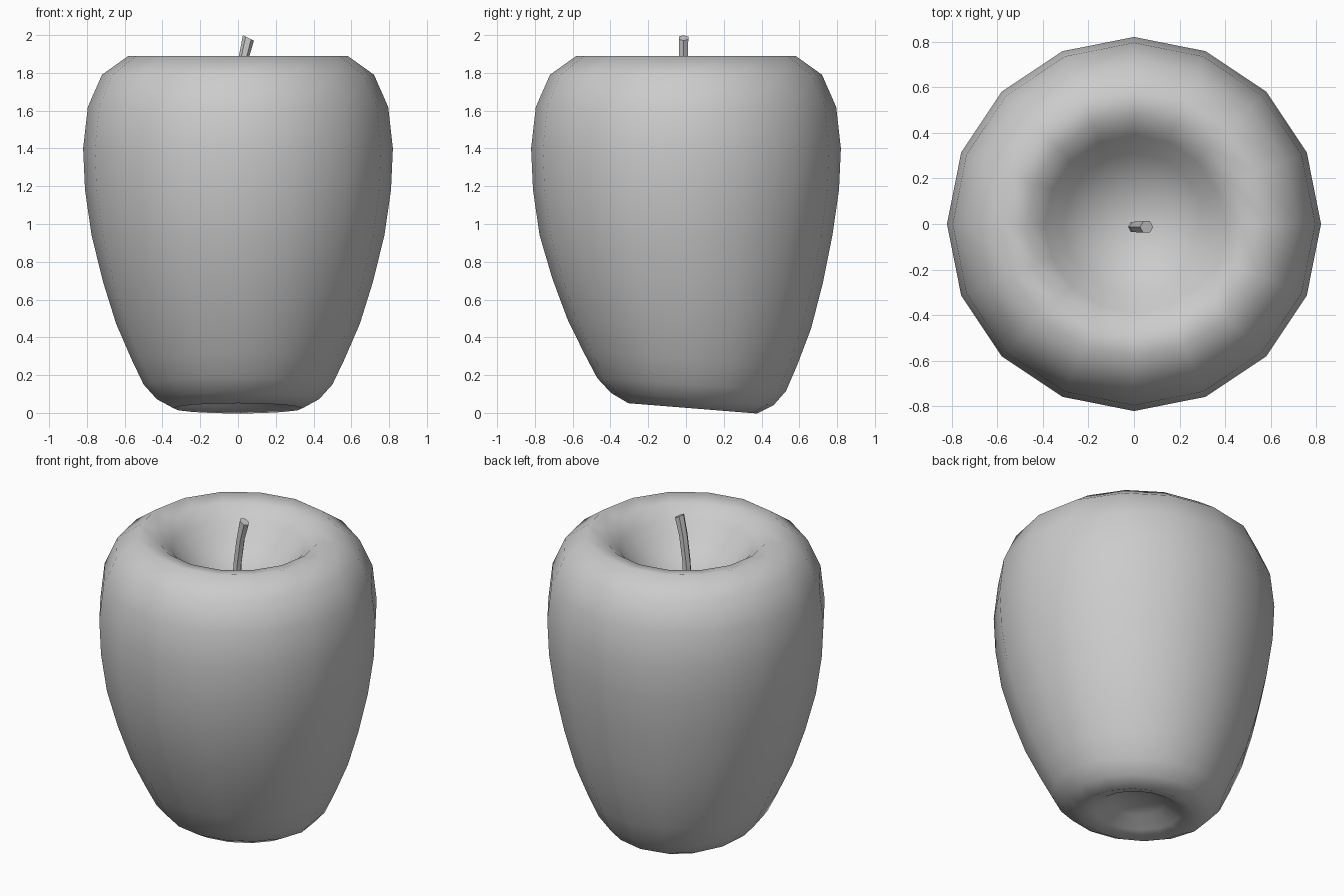
import bpy, bmesh, math
from mathutils import Vector

cube = bpy.data.objects.get("Cube")
if cube:
    bpy.data.objects.remove(cube, do_unlink=True)


def make_material(name, color):
    mat = bpy.data.materials.new(name)
    mat.use_nodes = True
    mat.diffuse_color = color
    mat.node_tree.nodes["Principled BSDF"].inputs["Base Color"].default_value = color
    return mat


def skin_rings(name, rings, mat, angle):
    """Join closed rings of points into a tube and cap both ends."""
    bm = bmesh.new()
    loops = [[bm.verts.new(p) for p in ring] for ring in rings]
    n = len(loops[0])
    for a, b in zip(loops, loops[1:]):
        for i in range(n):
            j = (i + 1) % n
            bm.faces.new((a[i], a[j], b[j], b[i]))
    for cap in (loops[0][::-1], loops[-1]):
        bm.faces.new(cap)
    bmesh.ops.recalc_face_normals(bm, faces=bm.faces)
    mesh = bpy.data.meshes.new(name)
    bm.to_mesh(mesh)
    bm.free()
    mesh.materials.append(mat)
    obj = bpy.data.objects.new(name, mesh)
    bpy.context.collection.objects.link(obj)
    bpy.ops.object.select_all(action="DESELECT")
    obj.select_set(True)
    bpy.context.view_layer.objects.active = obj
    bpy.ops.object.shade_smooth_by_angle(angle=math.radians(angle))
    return obj


def circle(radius, n):
    return [Vector((radius * math.cos(math.tau * i / n),
                    radius * math.sin(math.tau * i / n), 0)) for i in range(n)]


grey = make_material("plain grey", (0.6, 0.6, 0.6, 1))

# Fruit body: (radius, height) from the base hollow, up the side, into the top hollow
profile = [(0.05, 0.11), (0.16, 0.09), (0.25, 0.03), (0.34, 0.0), (0.43, 0.05),
           (0.50, 0.13), (0.565, 0.27), (0.645, 0.46), (0.715, 0.69),
           (0.775, 0.94), (0.81, 1.18), (0.82, 1.40), (0.795, 1.62),
           (0.72, 1.79), (0.58, 1.89), (0.47, 1.87), (0.39, 1.80),
           (0.31, 1.70), (0.18, 1.61), (0.05, 1.58)]


def body_ring(radius, height):
    low = max(0, 1 - height / 0.9)        # the base leans and tilts slightly
    ring = []
    for p in circle(radius, 16):
        tilt = 0.08 * (0.3 - p.y) * low
        ring.append(p + Vector((0, 0.035 * low, height + tilt)))
    return ring


skin_rings("fruit_body", [body_ring(r, z) for r, z in profile], grey, 80)

# Stem: leaning tube with a slanted tip
stem_path = [(0.0, 1.56, 0.026), (0.005, 1.70, 0.026),
             (0.028, 1.87, 0.027), (0.055, 1.985, 0.029)]
stem = [[p + Vector((x, -0.013, z - 0.5 * p.x * (z > 1.9))) for p in circle(r, 6)]
        for x, z, r in stem_path]
skin_rings("stem", stem, grey, 50)
